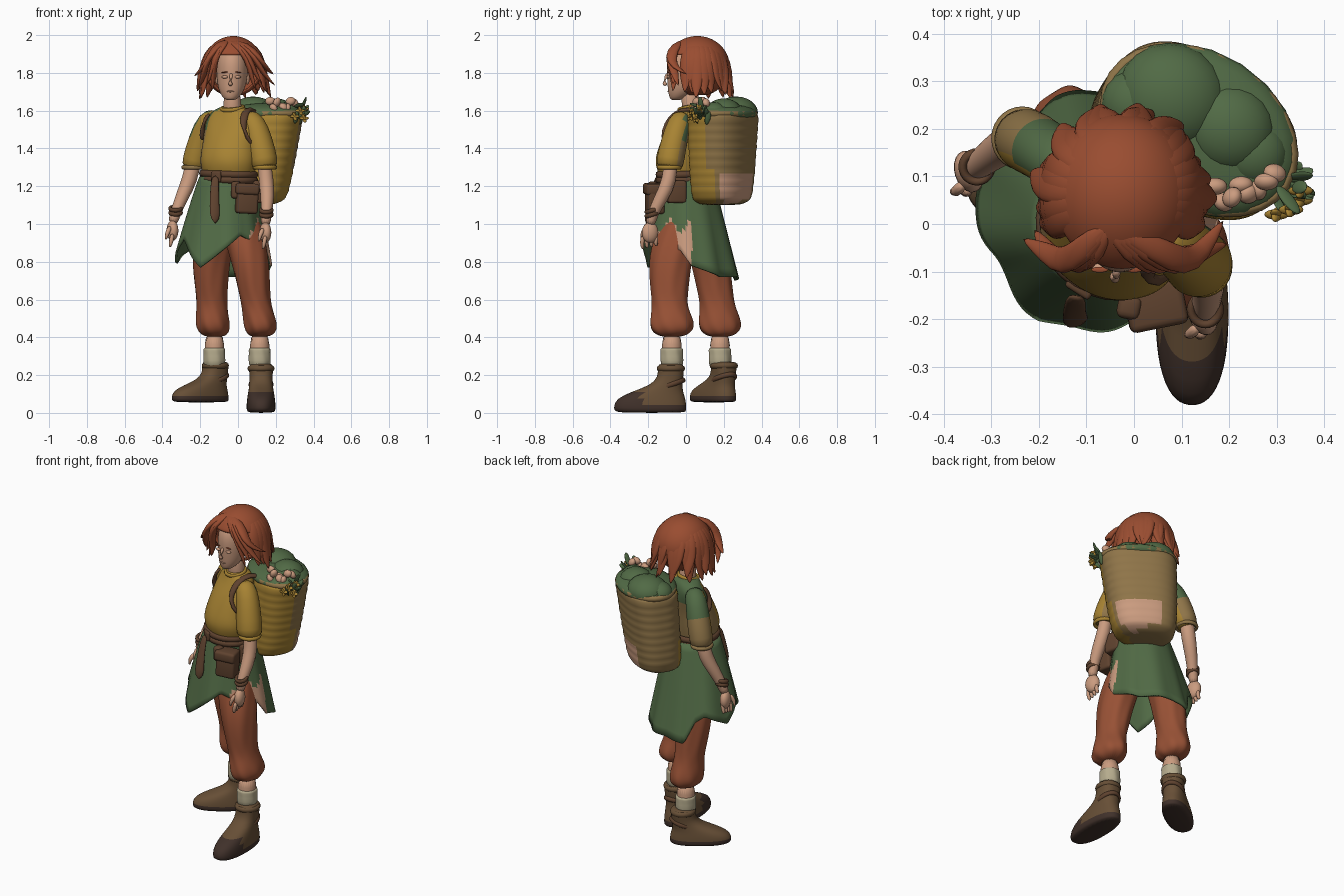
import bpy, bmesh, math, random
from mathutils import Vector, Matrix, Euler

random.seed(4)
if "Cube" in bpy.data.objects:
    bpy.data.objects.remove(bpy.data.objects["Cube"])

# Palette, written as sRGB hex and converted to linear
PALETTE = dict(mustard="A68236", tan="8E744A", green="526A47", rust="965238", hair="984E34",
               skin="C99A7E", leather="5F4432", boot="675039", sole="42342E", sock="B4AA8C")
MATS = {}
for key, code in PALETTE.items():
    rgb = [(int(code[i:i + 2], 16) / 255) ** 2.2 for i in (0, 2, 4)] + [1]
    m = bpy.data.materials.new(key)
    m.use_nodes = True
    m.diffuse_color = rgb
    bsdf = m.node_tree.nodes["Principled BSDF"]
    bsdf.inputs["Base Color"].default_value = rgb
    bsdf.inputs["Roughness"].default_value = 0.8
    MATS[key] = m

TURN = -0.57          # the body is turned to its right


def finish(name, bm, color, rule=None, sub=1, thick=0):
    """Turn a bmesh into a smooth object; rule(centre, normal) may name another colour."""
    bmesh.ops.recalc_face_normals(bm, faces=bm.faces)
    bm.normal_update()
    names = [color]
    for f in bm.faces:
        f.smooth = True
        c = rule(f.calc_center_median(), f.normal) if rule else None
        if c and c not in names:
            names.append(c)
        f.material_index = names.index(c) if c else 0
    me = bpy.data.meshes.new(name)
    bm.to_mesh(me)
    bm.free()
    for n in names:
        me.materials.append(MATS[n])
    ob = bpy.data.objects.new(name, me)
    bpy.context.scene.collection.objects.link(ob)
    if thick:
        mod = ob.modifiers.new("thickness", "SOLIDIFY")
        mod.thickness = thick
        mod.offset = 0
    if sub:
        mod = ob.modifiers.new("smooth", "SUBSURF")
        mod.levels = mod.render_levels = sub
    return ob


def bridge(bm, rings, caps=True):
    n = len(rings[0])
    for a, b in zip(rings, rings[1:]):
        for i in range(n):
            bm.faces.new((a[i], a[(i + 1) % n], b[(i + 1) % n], b[i]))
    if caps:
        bm.faces.new(rings[0])
        bm.faces.new(rings[-1])


def loft(name, rings, color, rot=0, n=24, power=2, wave=0, rule=None, sub=1, base=(0, 0, 0)):
    """Stacked horizontal (x, y, z, rx, ry) rings; x, y turn with rot around base."""
    bm, loops = bmesh.new(), []
    spin = Matrix.Rotation(rot, 3, "Z")
    for x, y, z, rx, ry in rings:
        loop = []
        for i in range(n):
            a = math.tau * i / n
            c, s = math.cos(a), math.sin(a)
            k = (abs(c) ** power + abs(s) ** power) ** (-1 / power) * (1 + wave * math.cos(7 * a + 30 * z))
            loop.append(bm.verts.new(Vector(base) + spin @ Vector((x + rx * c * k, y + ry * s * k, z))))
        loops.append(loop)
    bridge(bm, loops)
    return finish(name, bm, color, rule, sub)


def sweep(name, pts, color, n=10, flat=1, rule=None):
    """Round tube along (x, y, z, radius) points."""
    bm, loops = bmesh.new(), []
    for i, p in enumerate(pts):
        a, b = pts[max(i - 1, 0)], pts[min(i + 1, len(pts) - 1)]
        q = (Vector(b[:3]) - Vector(a[:3])).to_track_quat("Z", "Y")
        loops.append([bm.verts.new(Vector(p[:3]) + q @ Vector((p[3] * math.cos(t), p[3] * flat * math.sin(t), 0)))
                      for t in (math.tau * j / n for j in range(n))])
    bridge(bm, loops)
    return finish(name, bm, color, rule)


def place(loc, rot, scale):
    return Matrix.LocRotScale(Vector(loc), Euler(rot), Vector(scale))


def ball(name, loc, scale, color, rot=(0, 0, 0)):
    bm = bmesh.new()
    bmesh.ops.create_uvsphere(bm, u_segments=20, v_segments=12, radius=1, matrix=place(loc, rot, scale))
    return finish(name, bm, color, sub=0)


def block(name, loc, size, color, rot=(0, 0, 0), round_by=0.015):
    bm = bmesh.new()
    bmesh.ops.create_cube(bm, size=1, matrix=place(loc, rot, size))
    bmesh.ops.bevel(bm, geom=bm.edges[:], offset=round_by, segments=3, affect="EDGES", profile=0.5)
    return finish(name, bm, color, sub=0)


def band(name, c, rx, ry, r, color, rot=(0, 0, 0), n=28):
    """Closed ring of round section."""
    bm, loops = bmesh.new(), []
    m = place(c, rot, (1, 1, 1))
    for i in range(n):
        a = math.tau * i / n
        loops.append([bm.verts.new(m @ Vector(((rx + r * math.cos(t)) * math.cos(a), (ry + r * math.cos(t)) * math.sin(a),
                      r * 1.3 * math.sin(t)))) for t in (math.tau * j / 8 for j in range(8))])
    bridge(bm, loops + loops[:1], False)
    return finish(name, bm, color, sub=0)


# Shirt: mustard in front, tan behind, green over the back of the shoulders
def shirt_rule(c, n):
    top = .5 * max(n.z, 0) if c.x < -.1 else 0
    if n.y * 0.9 - n.x * 0.45 + top > 0.2:
        return "green" if c.z > 1.48 else "tan"


body = [(-.05, -.01, 1.21, .13, .105), (-.05, -.02, 1.28, .15, .125), (-.05, -.025, 1.34, .163, .135),
        (-.045, -.01, 1.42, .152, .122), (-.035, .015, 1.5, .155, .108), (-.03, .035, 1.56, .155, .085),
        (-.03, .04, 1.6, .115, .072), (-.03, .035, 1.625, .06, .055)]
spin_back = Matrix.Rotation(-TURN, 3, "Z")
loft("shirt", [(*(spin_back @ Vector(p[:3])), *p[3:]) for p in body], "mustard", TURN, wave=.015, rule=shirt_rule, sub=2)
band("collar", (-.03, .02, 1.613), .06, .056, .009, "mustard", (.2, 0, TURN))

# Arms: sleeve, forearm, wristband, palm and fingers
ARMS = dict(
    left=([(.04, -.01, 1.57, .05), (.085, -.035, 1.54, .063), (.115, -.062, 1.44, .07), (.138, -.085, 1.33, .075), (.142, -.088, 1.29, .068)],
          [(.135, -.08, 1.36, .045), (.15, -.085, 1.23, .043), (.157, -.13, 1.14, .038), (.15, -.18, 1.05, .028), (.145, -.19, .99, .03)]),
    right=([(-.11, .09, 1.57, .05), (-.16, .13, 1.55, .06), (-.195, .16, 1.45, .067), (-.23, .178, 1.33, .068), (-.235, .18, 1.29, .063)],
           [(-.23, .18, 1.36, .045), (-.255, .175, 1.23, .042), (-.295, .15, 1.15, .037), (-.33, .12, 1.06, .028), (-.347, .11, 1.0, .03)]))
for side, (sleeve, arm) in ARMS.items():
    sweep(side + "_sleeve", sleeve, "mustard", 24, rule=shirt_rule)
    sweep(side + "_forearm", arm, "skin", 14)
    x, y, z = sleeve[-1][:3]
    band(side + "_sleeve_hem", (x, y, z + .01), .056, .058, .009, "mustard" if side == "left" else "tan")
    x, y, z = arm[-2][:3]
    for k in (0, .022):
        band(side + "_wristband", (x, y, z + k), .03, .032, .009, "leather", (.3, 0, 0))
    x, y, z = arm[-1][:3]
    ball(side + "_palm", (x, y, z - .035), (.03, .045, .055), "skin", (0, 0, .3))
    for k in range(4):
        fy = y - .038 + .024 * k
        sweep(side + "_finger", [(x, fy, z - .05, .014), (x - .006, fy - .006, z - .09, .014), (x - .014, fy, z - .125 + .006 * k, .009)], "skin", 8)
    sweep(side + "_thumb", [(x - .01, y - .025, z - .01, .014), (x - .03, y - .045, z - .05, .014), (x - .035, y - .04, z - .085, .009)], "skin", 8)

# Legs: breeches with gathered cuffs, shins and socks
LEGS = dict(
    left=[(0, -.01, 1.1, .09, .09), (.03, -.05, .95, .11, .115), (.065, -.085, .8, .1, .115), (.085, -.088, .64, .083, .098),
          (.1, -.085, .56, .078, .092), (.118, -.075, .48, .09, .12), (.12, -.075, .43, .083, .11), (.115, -.075, .4, .05, .055)],
    right=[(-.09, .06, 1.1, .09, .09), (-.12, .1, .95, .11, .11), (-.145, .13, .8, .1, .103), (-.142, .155, .64, .084, .093),
           (-.137, .17, .56, .08, .092), (-.135, .178, .48, .092, .117), (-.13, .18, .43, .085, .105), (-.125, .18, .4, .05, .055)])
for side, rings in LEGS.items():
    loft(side + "_breeches", rings, "rust", n=32, wave=.045, sub=2)
    x, y = rings[-1][:2]
    loft(side + "_shin", [(x, y, .2, .048, .05), (x, y, .3, .05, .05), (x, y, .43, .056, .058)], "skin")
    loft(side + "_sock", [(x, y, .23, .055, .057), (x, y, .28, .06, .062), (x, y, .32, .056, .058), (x, y, .342, .06, .062), (x, y, .345, .045, .045)],
         "sock", n=28, wave=.03)

# Boots: left planted, right shorter and turned outwards
SHOE = [(-.10, 0, .066, .18), (-.11, .012, .077, .192), (-.11, .04, .077, .192), (-.105, .075, .074, .182),
        (-.075, .11, .068, .14), (-.025, .145, .062, .085), (0, .19, .06, .066), (0, .25, .066, .07), (0, .262, .055, .058)]
for side, x, y, z, rot, long, tall in (("left", .122, -.08, 0, 0, 1, 1), ("right", -.12, .2, .055, -.95, .9, .83)):
    loft(side + "_boot", [(0, cy * long, h * tall, rx, ry * long if h < .12 else ry) for cy, h, rx, ry in SHOE], "boot", rot, 28, 2.4, base=(x, y, z),
         rule=lambda c, n: "sole" if c.z - z < .035 or (side == "left" and c.y < -.23 and c.z < .12) else None)
    band(side + "_boot_cuff", (x, y, z + .235 * tall), .06, .063, .012, "boot")
    band(side + "_boot_strap", (x, y, z + .15 * tall), .056, .07, .011, "leather", (.35, 0, rot))
    ball(side + "_boot_buckle", Vector((x, y, z + .13 * tall)) + Matrix.Rotation(rot, 3, "Z") @ Vector((.03, -.075, 0)), (.02, .015, .02), "leather")

# Skirt: angle from the front, hem radius, hem height
HEM = [(-147, .25, .72), (-122, .255, .7), (-108, .25, .82), (-95, .255, .86), (-65, .28, .79), (-35, .25, .92), (0, .265, .77),
       (50, .23, .94), (78, .21, .89), (108, .21, .86), (123, .23, .78), (165, .23, .72), (213, .25, .72)]


def hem_at(deg):
    for (a, r, z), (b, r2, z2) in zip(HEM, HEM[1:]):
        if a <= deg <= b:
            t = (deg - a) / (b - a)
            return r + (r2 - r) * t, z + (z2 - z) * t


bm, loops = bmesh.new(), []
for row in range(13):
    t, loop = row / 12, []
    for i in range(120):
        deg = -147 + 3 * i
        a = math.radians(deg) + TURN
        r, z = hem_at(deg)
        r = .143 + (r - .143) * t ** .9 + .006 * t * math.cos(9 * a)
        loop.append(bm.verts.new((-.055 + r * math.sin(a), .002 + .025 * t - r * math.cos(a) * (.93 + .07 * t), 1.25 + (z - 1.25) * t)))
    loops.append(loop)
bridge(bm, loops, False)
finish("skirt", bm, "green", lambda c, n: "skin" if c.x > .06 and -.16 < c.y < .03 and c.z < .99 + .03 * math.sin(60 * c.y) else None, 0, .012)

# Belt, pouches and hanging strap
for k, z in enumerate((1.235, 1.265)):
    band("belt", (-.05, -.012, z), .148, .13, .014, "leather", (0, .03, TURN))
block("belt_buckle", (-.115, -.135, 1.25), (.06, .025, .055), "leather", (0, 0, TURN), .008)
block("large_pouch", (.045, -.165, 1.13), (.115, .09, .15), "leather", (0, .05, .2))
block("large_pouch_flap", (.045, -.17, 1.185), (.125, .1, .06), "leather", (0, .05, .2))
block("side_pouch", (.1, -.05, 1.17), (.07, .1, .12), "leather", (0, 0, .2))
block("small_pouch", (-.01, -.175, 1.18), (.05, .05, .09), "leather", (0, 0, -.2))
sweep("hanging_strap", [(-.12, -.15, 1.26, .022), (-.125, -.175, 1.18, .024), (-.125, -.195, 1.09, .028), (-.12, -.21, 1.02, .03), (-.12, -.21, 1.0, .012)], "leather", flat=.4)

# Neck and head
loft("neck", [(-.03, .035, 1.55, .06, .055), (-.03, .025, 1.62, .046, .046), (-.03, .02, 1.72, .045, .05)], "skin")
loft("head", [(-.04, -.055, 1.655, .022, .022), (-.038, -.042, 1.668, .042, .046), (-.035, -.022, 1.7, .064, .073), (-.033, -.005, 1.74, .077, .094),
              (-.03, .005, 1.79, .082, .107), (-.03, .01, 1.85, .085, .114), (-.03, .02, 1.91, .075, .105), (-.03, .03, 1.95, .04, .06)], "skin", sub=2)
sweep("nose", [(-.036, -.096, 1.8, .009), (-.038, -.11, 1.77, .012), (-.04, -.12, 1.748, .015), (-.04, -.102, 1.733, .012)], "skin", 8)
ball("lips", (-.039, -.09, 1.702), (.02, .008, .005), "skin")
for s in (-1, 1):
    ball("eyelid", (-.036 + .034 * s, -.092, 1.778), (.017, .01, .008), "skin")
    ball("eyebrow", (-.036 + .036 * s, -.096, 1.803), (.018, .006, .003), "hair", (0, .12 * s, 0))
    ball("ear", (-.03 + .08 * s, .02, 1.77), (.012, .022, .032), "skin")

# Hair: open cap, broad locks round the back and sides, and a parted fringe
bm = bmesh.new()
bmesh.ops.create_uvsphere(bm, u_segments=32, v_segments=24, radius=1, matrix=place((-.025, .06, 1.835), (0, 0, 0), (.152, .165, .153)))
gone = [f for f in bm.faces for c in [f.calc_center_median()] if c.z < 1.69 or (c.y < -.0 and c.z < 1.885)]
bmesh.ops.delete(bm, geom=gone, context="FACES")
finish("hair_cap", bm, "hair", thick=.015)
for i in range(21):
    a = -1.95 + 3.9 * i / 20
    out, low, bend = random.uniform(.17, .19), random.uniform(1.655, 1.71), random.uniform(-.04, .08)
    lock = [(.03, 1.972, .012), (.09, 1.955, .028), (.14, 1.9, .042), (.158, 1.81, .043), (out - .01, low + .06, .03), (out + .01, low, .004)]
    sweep("hair_lock", [(-.025 + r * math.sin(a + bend * k), .06 + r * math.cos(a + bend * k), z, w) for k, (r, z, w) in enumerate(lock)], "hair", 10, .5)
FRINGE = ((-.1, -.12, -.17, -.07, 1.73), (-.11, -.15, -.235, -.03, 1.78), (-.08, -.12, -.14, -.06, 1.7), (-.1, -.16, -.21, -.01, 1.72), (.01, .06, .13, -.07, 1.74),
          (.03, .09, .2, -.04, 1.73), (-.01, .05, .1, -.07, 1.7), (.05, .11, .19, .01, 1.79), (.0, .04, .07, -.1, 1.83))
for x1, x2, x3, y3, z3 in FRINGE:
    sweep("fringe_lock", [(-.055, .0, 1.972, .012), (x1, -.055, 1.95, .03), (x2, -.085, 1.885, .034), (x2 * .6 + x3 * .4, -.06, 1.885 * .4 + z3 * .6, .025),
                          (x3, y3, z3, .003)], "hair", 10, .55)
sweep("crown_tuft", [(-.05, .02, 1.965, .012), (-.01, .05, 1.978, .02), (.03, .09, 1.97, .02), (.06, .13, 1.94, .003)], "hair", 8, .8)


# Basket with woven courses, leaning outwards at the top
def basket_rule(c, n):
    if n.y < -.45 or (n.y < -.1 and c.z < 1.3):
        return "mustard"
    if n.x > .25 and n.y > .1 and c.z < 1.26:
        return "skin"


courses = [(-.045, -.04, 1.1, .11, .08), (-.045, -.04, 1.11, .14, .105)]
for i in range(21):
    t = i / 20
    bulge = .004 * (-1) ** i
    courses.append((-.042 * (1 - t) + .005, -.035 * (1 - t) + .005, 1.13 + .46 * t, .165 + .052 * t ** .5 + bulge, .13 + .025 * t ** .5 + bulge))
loft("basket", courses, "tan", TURN, 40, 2.6, rule=basket_rule, base=(.13, .195, 0))
band("basket_rim", (.137, .197, 1.585), .212, .15, .013, "tan", (0, 0, TURN))

# Bundles, rolls, leaves and flowers on top of the basket
ball("basket_cloth", (.137, .197, 1.585), (.222, .165, .055), "green", (0, 0, TURN))
for x, y, r, h in ((.08, .265, .12, .085), (.2, .2, .1, .075), (.01, .25, .08, .06), (.25, .15, .075, .055)):
    ball("cloth_bundle", (x, y, 1.59), (r, r * .95, h), "green", (0, 0, TURN))
for i in range(8):
    ball("bread_roll", (.17 + .018 * i, .06 + random.uniform(-.02, .05), 1.61 + random.uniform(0, .045)), (.026, .018, .022), "skin", (i, i, 0))
for i in range(12):
    a = random.uniform(-1.2, .6)
    x, y, z = .28 + .07 * math.cos(a), .09 + .05 * math.sin(a), 1.6 + random.uniform(-.04, .06)
    ball("leaf", (x, y, z), (.038, .015, .006), "green", (random.uniform(-1, 1), -random.uniform(.2, 1.2), a))
for x, y, z in ((.35, .05, 1.56), (.33, .03, 1.6), (.3, .02, 1.57), (.35, .07, 1.61)):
    for k in range(3):
        ball("flower_petal", (x, y, z), (.026, .012, .008), "mustard", (.5, k, k * 1.1))

# Shoulder straps
sweep("left_strap", [(.1, .09, 1.58, .022), (.06, .02, 1.615, .022), (.035, -.06, 1.59, .022), (.025, -.11, 1.53, .022), (.045, -.125, 1.46, .022), (.08, -.08, 1.4, .02)], "leather", flat=.6)
sweep("right_strap", [(-.15, .045, 1.585, .015), (-.175, .035, 1.56, .018), (-.19, .03, 1.5, .018), (-.19, .06, 1.44, .015)], "leather", flat=.6)
